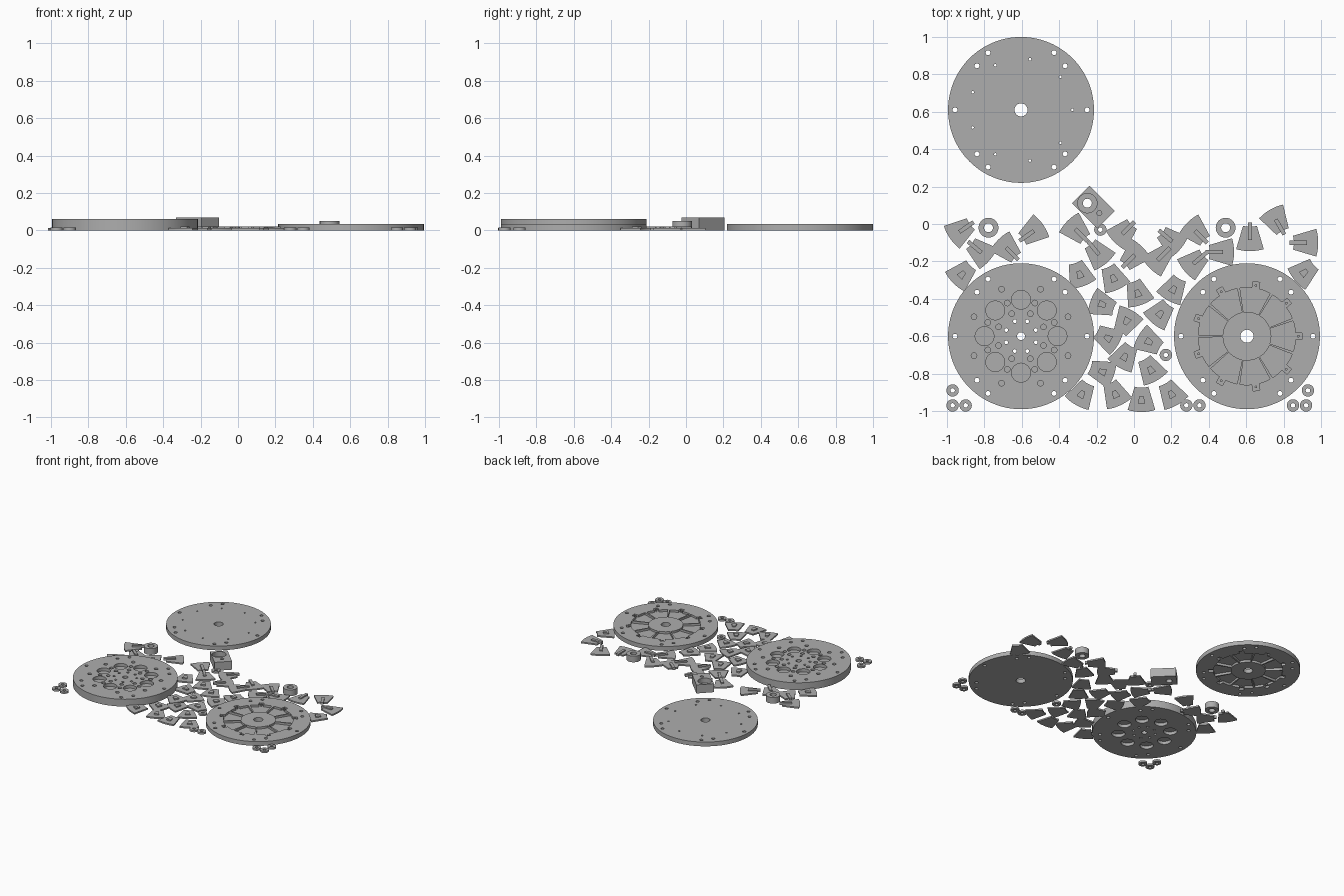
import bpy, bmesh, math
from mathutils import Matrix, Vector

cube = bpy.data.objects.get("Cube")
if cube:
    bpy.data.objects.remove(cube, do_unlink=True)

grey = bpy.data.materials.new("light_grey")
grey.use_nodes = True
tone = (0.42, 0.42, 0.42, 1)
grey.diffuse_color = tone
grey.node_tree.nodes["Principled BSDF"].inputs["Base Color"].default_value = tone


# Flat outlines
def polar(r, deg):
    a = math.radians(deg)
    return (r * math.cos(a), r * math.sin(a))


def circle(r, at=(0, 0), n=24):
    return [(at[0] + p[0], at[1] + p[1]) for p in (polar(r, 360 * i / n) for i in range(n))]


def ring_of_holes(r, dist, count, start=0):
    return [circle(r, polar(dist, start + 360 * i / count), 16) for i in range(count)]


def rect(x0, x1, y0, y1):
    return [(x0, y0), (x1, y0), (x1, y1), (x0, y1)]


def sector(r0, r1, half, tab=None):
    steps = [half * (i / 4 - 1) for i in range(9)]
    outer = [polar(r1, a) for a in steps]
    if tab:
        length, w = tab
        outer[4:5] = [(r1, -w), (length, -w), (length, w), (r1, w)]
    return outer + [polar(r0, a) for a in reversed(steps)]


def turn(loop, deg):
    m = Matrix.Rotation(math.radians(deg), 2)
    return [tuple(m @ Vector(p)) for p in loop]


# A plate is an outline with holes, filled and extruded; a part is a stack of plates
def plate_mesh(loops, z0, z1):
    curve = bpy.data.curves.new("outline", "CURVE")
    curve.dimensions = "2D"
    curve.fill_mode = "BOTH"
    curve.extrude = (z1 - z0) / 2
    for loop in loops:
        s = curve.splines.new("POLY")
        s.points.add(len(loop) - 1)
        for p, (x, y) in zip(s.points, loop):
            p.co = (x, y, 0, 1)
        s.use_cyclic_u = True
    tmp = bpy.data.objects.new("outline", curve)
    bpy.context.collection.objects.link(tmp)
    dg = bpy.context.evaluated_depsgraph_get()
    mesh = bpy.data.meshes.new_from_object(tmp.evaluated_get(dg))
    mesh.transform(Matrix.Translation((0, 0, (z0 + z1) / 2)))
    bpy.data.objects.remove(tmp, do_unlink=True)
    bpy.data.curves.remove(curve)
    return mesh


def part_mesh(name, layers):
    bm = bmesh.new()
    for layer in layers:
        piece = plate_mesh(*layer)
        part = bmesh.new()
        part.from_mesh(piece)
        bmesh.ops.remove_doubles(part, verts=part.verts, dist=1e-5)
        bmesh.ops.recalc_face_normals(part, faces=part.faces)
        part.to_mesh(piece)
        part.free()
        bm.from_mesh(piece)
        bpy.data.meshes.remove(piece)
    mesh = bpy.data.meshes.new(name)
    bm.to_mesh(mesh)
    bm.free()
    mesh.materials.clear()
    mesh.materials.append(grey)
    for f in mesh.polygons:
        f.material_index = 0
        f.use_smooth = True
    mesh.set_sharp_from_angle(angle=math.radians(30))
    return mesh


def place(name, mesh, x, y, deg=0):
    ob = bpy.data.objects.new(name, mesh)
    ob.location = (x, y, 0)
    ob.rotation_euler.z = math.radians(deg)
    bpy.context.collection.objects.link(ob)
    return ob


# Large discs share a rim and bolt holes
rim = circle(0.39, n=96)
bolts = [circle(0.013, polar(0.353, a), 16) for a in (0, 60, 120, 180, 240, 300)]
bolts += ring_of_holes(0.013, 0.333, 4, 45)
axle = circle(0.035)
pockets = [turn(sector(0.13, 0.26, 18.3, (0.295, 0.018)), 40 * i) for i in range(9)]
pins = ring_of_holes(0.007, 0.275, 9)

cover = part_mesh("cover_disc", [
    ([rim, axle] + bolts + pockets, 0, 0.018),
    ([rim, axle] + bolts + pins, 0.018, 0.035)])
place("cover_disc", cover, -0.604, 0.61)

tray = part_mesh("tray_disc", [
    ([rim, axle] + bolts, 0, 0.018),
    ([rim, axle] + bolts + pockets, 0.018, 0.035),
    (pins, 0.018, 0.033)])
place("tray_disc", tray, 0.604, -0.6)

through = [circle(0.021)] + bolts + ring_of_holes(0.01, 0.086, 8, 22.5)
wells = ring_of_holes(0.051, 0.195, 8)
sockets = [h for d in (0.13, 0.192, 0.272) for h in ring_of_holes(0.015, d, 8, 22.5)]
base = part_mesh("base_disc", [
    ([rim] + through + wells, 0, 0.025),
    ([rim] + through, 0.025, 0.035),
    ([rim] + through + wells + sockets, 0.035, 0.06)])
place("base_disc", base, -0.604, -0.6)

# Bearing block with stepped bore
block = rect(-0.096, 0.096, -0.066, 0.066)
bore = (-0.038, -0.008)
block_mesh = part_mesh("bearing_block", [
    ([block, circle(0.024, bore)], 0, 0.03),
    ([block, circle(0.052, bore), circle(0.013, (0.045, 0))], 0.03, 0.07)])
place("bearing_block", block_mesh, -0.217, 0.09, -45)

# Spacer rings and washers
spacer = part_mesh("spacer_ring", [([circle(0.053, n=40), circle(0.024)], 0, 0.05)])
for x in (-0.778, 0.49):
    place("spacer_ring", spacer, x, -0.02)

washer = part_mesh("washer", [([circle(0.033), circle(0.012)], 0, 0.015)])
for x, y in [(-0.97, -0.89), (-0.97, -0.97), (-0.9, -0.97), (0.28, -0.97), (0.35, -0.97),
             (0.17, -0.7), (0.93, -0.89), (0.85, -0.97), (0.92, -0.97), (-0.18, -0.03)]:
    place("washer", washer, x, y)

# Wedge tiles, with the narrow end along +x
wedge = [(0.195 - x, -y) for x, y in sector(0.13, 0.26, 16.5)]
stem = rect(-0.005, 0.088, -0.011, 0.011)
stem_tile = part_mesh("stem_tile", [([wedge], 0, 0.012), ([stem], 0.003, 0.022)])
stub = [(-0.02, -0.02), (0.02, -0.011), (0.02, 0.011), (-0.02, 0.02)]
stub_tile = part_mesh("stub_tile", [([wedge], 0, 0.012), ([stub], 0.01, 0.022)])

stem_spots = [
    (-0.93, -0.04, 35), (-0.82, -0.15, 140), (-0.68, -0.13, -45), (-0.54, -0.04, 215),
    (-0.31, -0.03, -45), (-0.19, -0.16, 130), (-0.06, -0.05, 45), (0, -0.17, 225),
    (0.13, -0.19, 45), (0.2, -0.09, 140), (0.33, -0.04, -45), (0.32, -0.21, 40),
    (0.47, -0.15, 180), (0.62, -0.08, 90), (0.76, 0.02, -60), (0.92, -0.1, 180)]
for x, y, deg in stem_spots:
    place("stem_tile", stem_tile, x, y, deg)

stub_spots = [
    (-0.92, -0.27, 45), (0.91, -0.26, 40), (-0.29, -0.27, 110), (-0.11, -0.29, 115),
    (0.21, -0.35, 60), (-0.17, -0.43, -20), (0.02, -0.37, 110), (0.14, -0.48, 50),
    (-0.04, -0.52, 240), (-0.14, -0.61, 150), (0.08, -0.63, -30), (-0.05, -0.71, 60),
    (-0.17, -0.79, 160), (0.09, -0.78, 120), (-0.28, -0.91, 60), (-0.1, -0.91, 115),
    (0.04, -0.94, 90), (0.2, -0.91, 120)]
for x, y, deg in stub_spots:
    place("stub_tile", stub_tile, x, y, deg)
